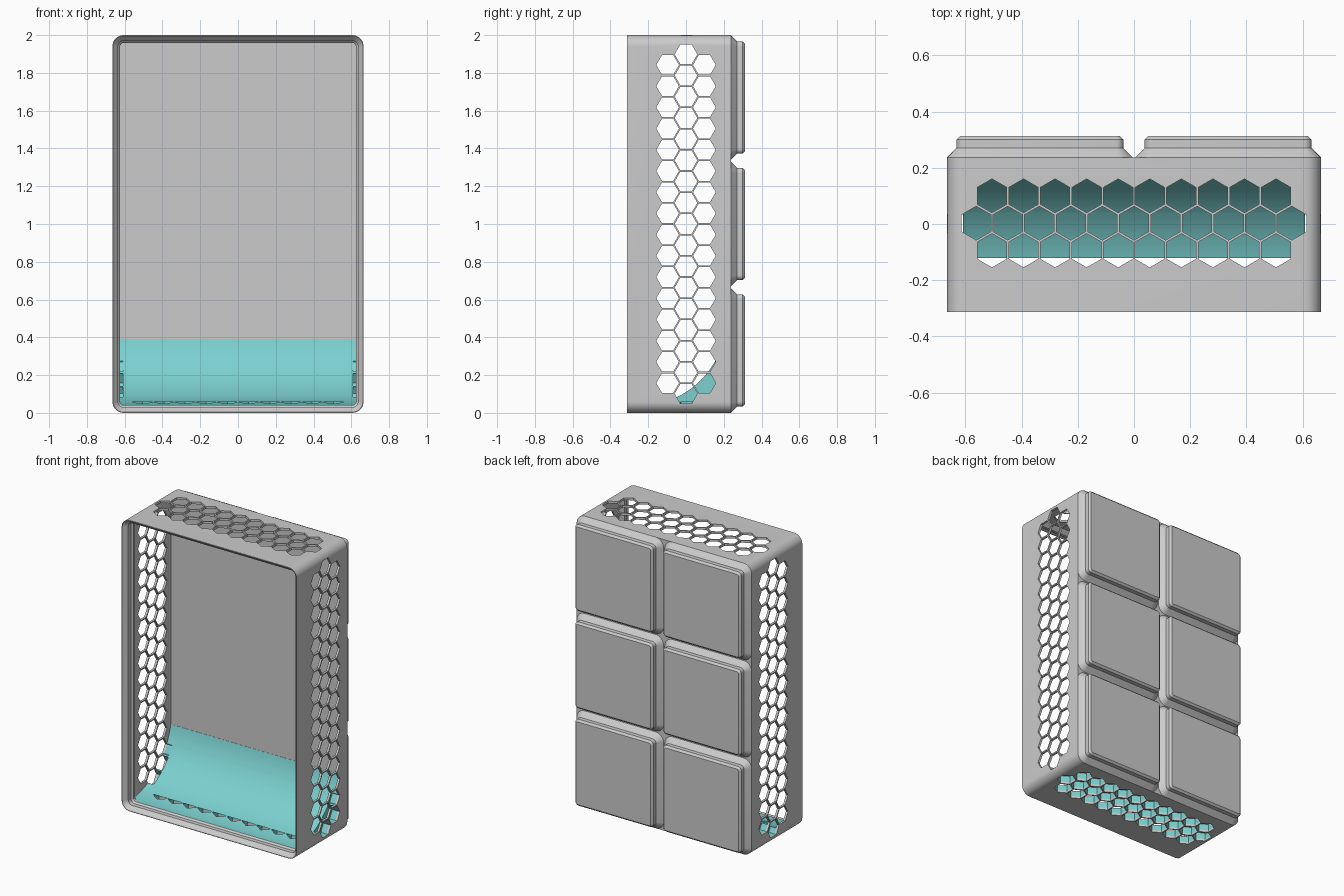
import bpy, bmesh, math

if "Cube" in bpy.data.objects:
    bpy.data.objects.remove(bpy.data.objects["Cube"])

R = 0.06          # outer corner radius
HX, HZ = 0.665, 1.0
Y0, Y1, YB = -0.313, 0.313, 0.237   # rim, foot face, body back
FLOOR = 0.2       # inner floor of the tray


def finish(bm, name):
    bmesh.ops.recalc_face_normals(bm, faces=bm.faces)
    me = bpy.data.meshes.new(name)
    bm.to_mesh(me)
    bm.free()
    ob = bpy.data.objects.new(name, me)
    bpy.context.collection.objects.link(ob)
    return ob


def smooth(ob):
    bpy.ops.object.select_all(action='DESELECT')
    ob.select_set(True)
    bpy.context.view_layer.objects.active = ob
    bpy.ops.object.shade_smooth_by_angle(angle=math.radians(30))


def rounded_rect(hx, hz, r, n=8):
    pts = []
    for k, (sx, sz) in enumerate([(1, 1), (-1, 1), (-1, -1), (1, -1)]):
        for i in range(n + 1):
            a = math.pi / 2 * (k + i / n)
            pts.append((sx * (hx - r) + r * math.cos(a), sz * (hz - r) + r * math.sin(a)))
    return pts


def loft(name, cx, cz, hx, hz, sections, cap_start=True):
    """Sections are (y, inset) of a rounded rectangle swept along y."""
    bm = bmesh.new()
    rings = []
    for y, d in sections:
        pts = rounded_rect(hx - d, hz - d, max(R - d, 0.012))
        rings.append([bm.verts.new((cx + x, y, cz + z)) for x, z in pts])
    n = len(rings[0])
    for a, b in zip(rings, rings[1:]):
        for i in range(n):
            j = (i + 1) % n
            bm.faces.new((a[i], a[j], b[j], b[i]))
    if cap_start:
        bm.faces.new(rings[0])
    bm.faces.new(rings[-1])
    return finish(bm, name)


def hex_cutter(name, axis, rows, spans):
    """Hexagonal prisms; rows are (count, y) and axis is the drilling axis."""
    pitch, r = 0.1123, 0.06
    bm = bmesh.new()
    for count, y in rows:
        for i in range(count):
            u = (i - (count - 1) / 2) * pitch
            for lo, hi in spans:
                ends = []
                for w in (lo, hi):
                    ring = []
                    for k in range(6):
                        a = k * math.pi / 3
                        py, pu = y + r * math.cos(a), u + r * math.sin(a)
                        ring.append(bm.verts.new((w, py, 1 + pu) if axis == 'X' else (pu, py, w)))
                    ends.append(ring)
                bm.faces.new(ends[0])
                bm.faces.new(ends[1])
                for k in range(6):
                    m = (k + 1) % 6
                    bm.faces.new((ends[0][k], ends[0][m], ends[1][m], ends[1][k]))
    ob = finish(bm, name)
    ob.hide_render = True
    return ob


def cut(ob, cutters):
    bpy.context.view_layer.objects.active = ob
    for c in cutters:
        m = ob.modifiers.new("holes", 'BOOLEAN')
        m.operation, m.solver, m.object = 'DIFFERENCE', 'EXACT', c
        bpy.ops.object.modifier_apply(modifier=m.name)


# Tray shell: outside, stacking lip, thin wall and inner floor in one sweep
shell = loft("tray_shell", 0, 1, HX, HZ, [
    (YB, 0), (Y0, 0), (Y0, 0.004), (Y0 + 0.028, 0.03), (Y0 + 0.057, 0.03),
    (Y0 + 0.068, 0.041), (Y0 + 0.087, 0.041), (Y0 + 0.113, 0.015), (FLOOR, 0.015)])

# Scoop: curved ramp along the bottom wall
bm = bmesh.new()
SR, SY, SZ = 0.45, -0.24, 0.041
end = math.acos((SR - 0.35) / SR)
prof = [(FLOOR + 0.01, SZ + 0.35), (FLOOR + 0.01, 0.014), (SY, 0.014)]
prof += [(SY + SR * math.sin(end * i / 24), SZ + SR * (1 - math.cos(end * i / 24))) for i in range(25)]
left = [bm.verts.new((-0.651, y, z)) for y, z in prof]
right = [bm.verts.new((0.651, y, z)) for y, z in prof]
bm.faces.new(left)
bm.faces.new(right)
for i in range(len(prof)):
    j = (i + 1) % len(prof)
    bm.faces.new((left[i], left[j], right[j], right[i]))
bmesh.ops.recalc_face_normals(bm, faces=bm.faces)
corner = [e for e in bm.edges if all(v.co.z < 0.015 for v in e.verts)
          and abs(e.verts[0].co.x - e.verts[1].co.x) < 0.01]
bmesh.ops.bevel(bm, geom=corner, offset=0.026, segments=1, affect='EDGES')
scoop = finish(bm, "scoop_ramp")

# Honeycomb vents in the two sides, top and bottom
C = 0.0973
side_cut = hex_cutter("side_vent_cutter", 'X', [(16, -C), (17, 0), (16, C)],
                      [(-0.8, -0.608), (0.608, 0.8)])
# rotate the lattice for the end walls: same hexagons, row direction along x
end_cut = hex_cutter("end_vent_cutter", 'Z', [(10, 0.003 - C), (11, 0.003), (10, 0.003 + C)],
                     [(-0.1, 0.057), (1.943, 2.1)])
for ob in (shell, scoop):
    cut(ob, (side_cut, end_cut))
for c in (side_cut, end_cut):
    bpy.data.objects.remove(c)

# Teal scoop, with plain grey vent pockets underneath
for mat_name, col in (("teal", (0.2, 0.63, 0.63, 1)), ("grey", (0.67, 0.68, 0.7, 1))):
    mat = bpy.data.materials.new(mat_name)
    mat.diffuse_color = col
    mat.use_nodes = True
    mat.node_tree.nodes["Principled BSDF"].inputs["Base Color"].default_value = mat.diffuse_color
    scoop.data.materials.append(mat)
for p in scoop.data.polygons:
    p.material_index = 1 if p.normal.z < -0.5 else 0

# Six stepped feet on the back
feet = []
for ix in (-0.5, 0.5):
    for iz in (-1, 0, 1):
        feet.append(loft("foot", ix * 0.669, 1 + iz * 0.669, 0.3305, 0.331, [
            (YB, 0), (YB + 0.034, 0.034), (YB + 0.063, 0.034), (Y1, 0.047)], cap_start=False))

for ob in [shell, scoop] + feet:
    smooth(ob)
